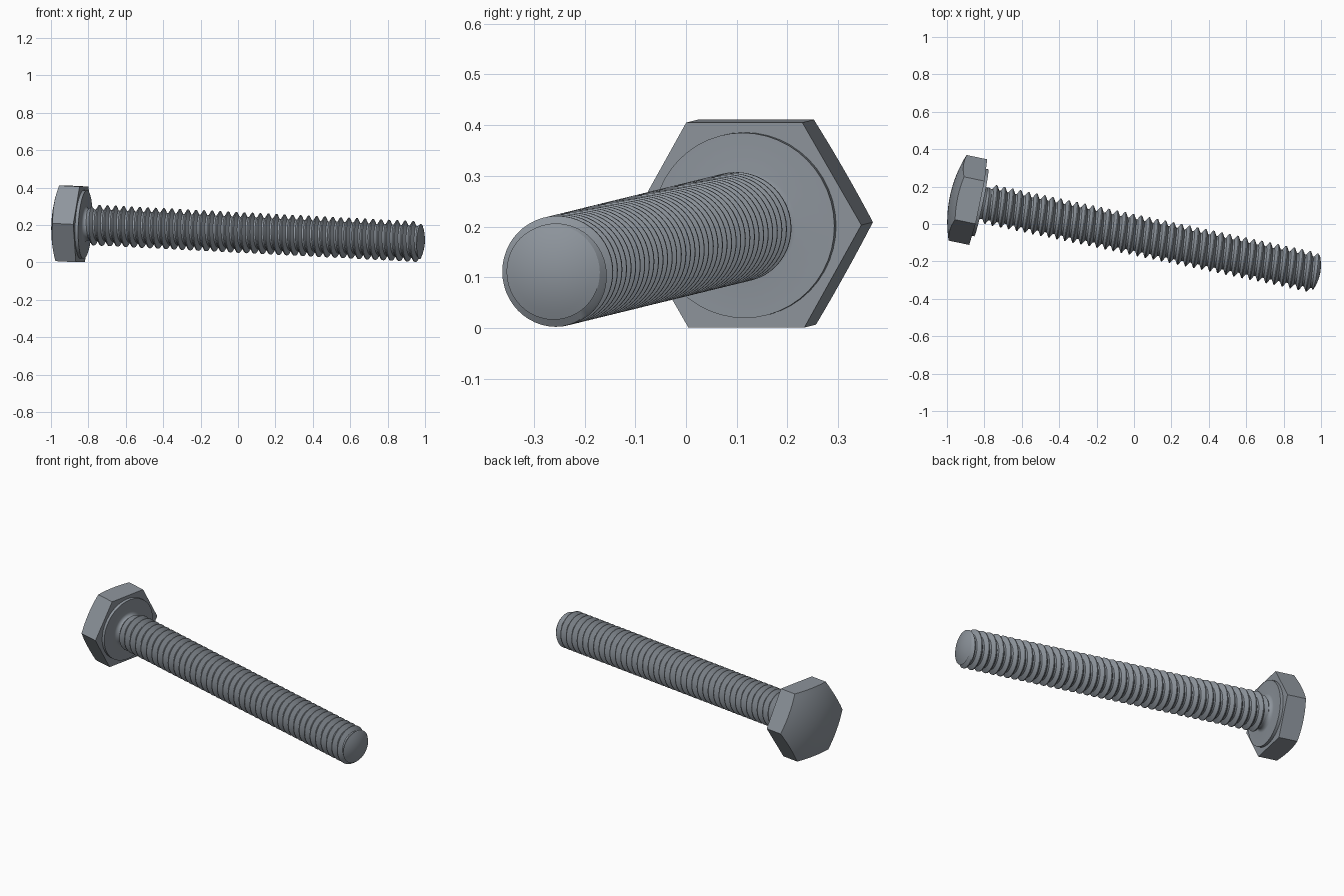
import bpy, bmesh
from math import pi, sin, cos, sqrt, radians
from mathutils import Vector, Matrix

cube = bpy.data.objects.get("Cube")
if cube:
    bpy.data.objects.remove(cube, do_unlink=True)

steel = bpy.data.materials.new("grey_steel")
steel.use_nodes = True
COLOUR = (0.27, 0.30, 0.335, 1)
steel.diffuse_color = COLOUR
steel.node_tree.nodes["Principled BSDF"].inputs["Base Color"].default_value = COLOUR

# Bolt frame: local x runs from the head's underside to the tip
seat = Vector((-0.833, 0.117, 0.203))
tip = Vector((0.975, -0.262, 0.11))
axis = (tip - seat).normalized()
side = Vector((0, 0, 1)).cross(axis).normalized()
FRAME = Matrix((axis, side, axis.cross(side))).transposed().to_4x4()
FRAME.translation = seat
LENGTH = (tip - seat).length
SEG = 48


def polar(x, r, a):
    return Vector((x, r * cos(a), r * sin(a)))


def finish(name, bm):
    bmesh.ops.remove_doubles(bm, verts=bm.verts, dist=1e-5)
    bmesh.ops.recalc_face_normals(bm, faces=bm.faces)
    mesh = bpy.data.meshes.new(name)
    bm.to_mesh(mesh)
    bm.free()
    mesh.materials.append(steel)
    ob = bpy.data.objects.new(name, mesh)
    bpy.context.collection.objects.link(ob)
    ob.matrix_world = FRAME
    bpy.ops.object.select_all(action='DESELECT')
    ob.select_set(True)
    bpy.context.view_layer.objects.active = ob
    bpy.ops.object.shade_smooth_by_angle(angle=radians(28))


def skin(name, rings):
    """Join closed rings of points into a surface."""
    bm = bmesh.new()
    loops = [[bm.verts.new(p) for p in ring] for ring in rings]
    for a, b in zip(loops, loops[1:]):
        for i in range(len(a)):
            j = (i + 1) % len(a)
            bm.faces.new((a[i], a[j], b[j], b[i]))
    finish(name, bm)


def lathe(name, profile):
    skin(name, [[polar(x, r, 2 * pi * k / SEG) for k in range(SEG)]
                for x, r in profile])


# Hexagonal head with a shallow domed top
FLAT, EDGE, RISE, STEPS = 0.2025, 0.112, 0.042, 8
CORNER = FLAT / cos(pi / 6)
DOME = (CORNER ** 2 + RISE ** 2) / (2 * RISE)


def hexagon(scale, x=None):
    ring = []
    for k in range(6):
        a, b = (polar(0, CORNER * scale, pi / 3 * n) for n in (k, k + 1))
        for s in range(STEPS):
            p = a.lerp(b, s / STEPS)
            dome_x = DOME - RISE - EDGE - sqrt(DOME ** 2 - p.length_squared)
            p.x = dome_x if x is None else x
            ring.append(p)
    return ring


skin("hex_head", [hexagon(0, 0), hexagon(1, 0)] + [hexagon(1 - n / 8) for n in range(9)])

# Raised washer face and the fillet under the head
ROOT, CREST, PITCH = 0.084, 0.109, 0.044
WASHER, FILLET = 0.017, 0.022
fillet = [(WASHER + FILLET * (1 - sin(a)), ROOT + FILLET * (1 - cos(a)))
          for a in (pi / 2 * n / 6 for n in range(7))]
lathe("washer_face", [(0, 0.183), (WASHER, 0.183)] + fillet[::-1])

# Helical thread with flat crests and roots, tapered at both ends
START, END = WASHER + 0.015, LENGTH
PHASES = [(0, CREST), (0.12, CREST), (0.45, ROOT), (0.67, ROOT), (1, CREST)]
TIP_R = 0.094


def thread_radius(phase):
    for (p0, r0), (p1, r1) in zip(PHASES, PHASES[1:]):
        if phase <= p1:
            return r0 + (r1 - r0) * (phase - p0) / (p1 - p0)


def thread_point(turn, n, k):
    x = START + PITCH * (turn + PHASES[n][0] + k / SEG)
    x = min(max(x, START), END)
    r = thread_radius(((x - START) / PITCH - k / SEG) % 1)
    r = min(r, TIP_R + (END - x) * 0.8, ROOT + (x - START) * 0.9)
    return polar(x, r, 2 * pi * k / SEG)


bm = bmesh.new()
for turn in range(-1, int((END - START) / PITCH) + 1):
    for n in range(4):
        for k in range(SEG):
            corners = []
            for m, c in ((n, k), (n, k + 1), (n + 1, k + 1), (n + 1, k)):
                p = thread_point(turn, m, c)
                if all((p - q).length > 1e-6 for q in corners):
                    corners.append(p)
            if len(corners) > 2 and max(p.x for p in corners) - min(p.x for p in corners) > 1e-6:
                bm.faces.new([bm.verts.new(p) for p in corners])
finish("threaded_shank", bm)

# Slightly domed tip
lathe("tip_dome", [(END + 0.02 * (1 - (n / 6) ** 2), TIP_R * n / 6) for n in range(7)])
